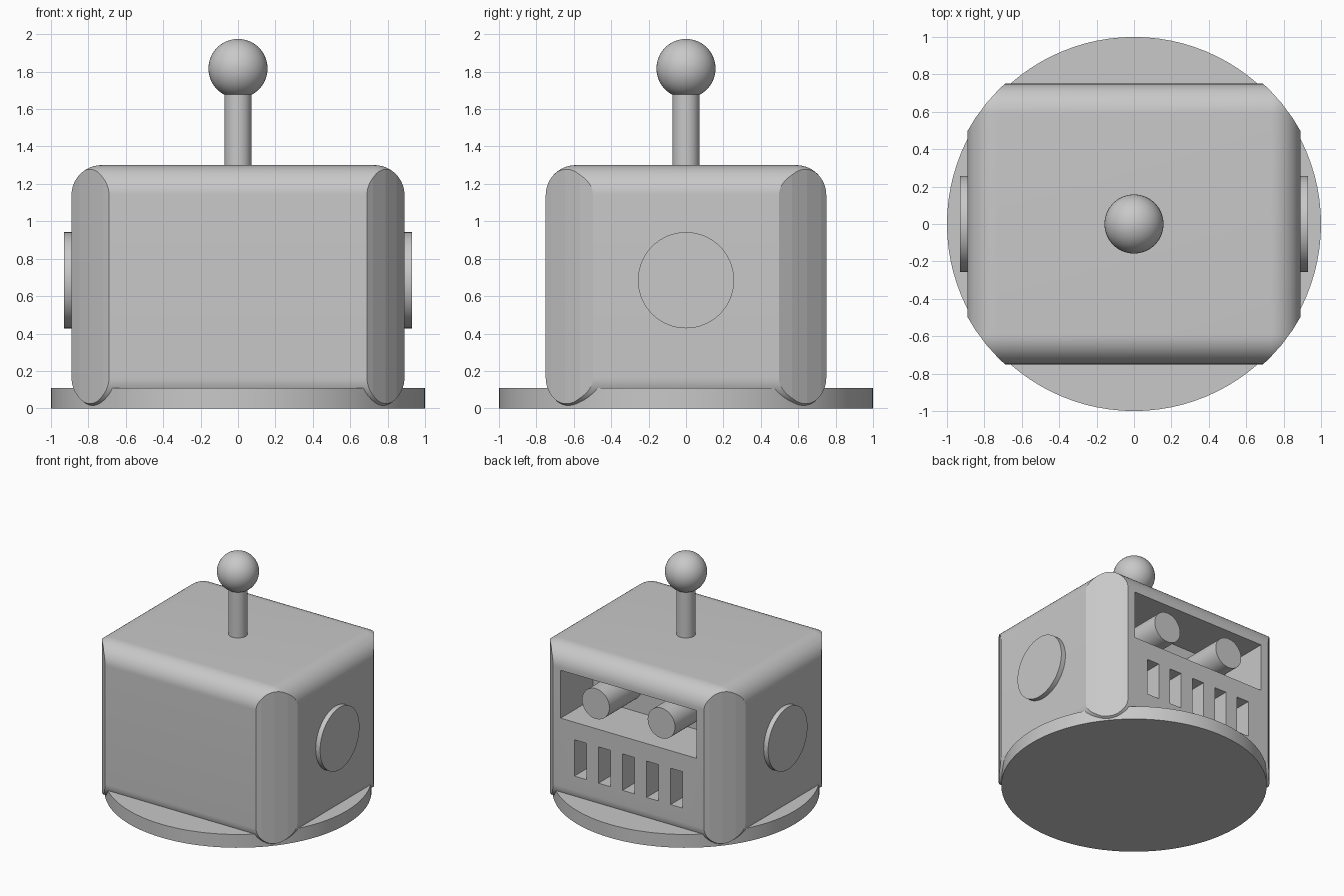
import bpy
import math

if "Cube" in bpy.data.objects:
    bpy.data.objects.remove(bpy.data.objects["Cube"], do_unlink=True)

# One light grey for every part
grey = bpy.data.materials.new("light_grey")
grey.use_nodes = True
COLOUR = (0.58, 0.58, 0.58, 1)
grey.diffuse_color = COLOUR
grey.node_tree.nodes["Principled BSDF"].inputs["Base Color"].default_value = COLOUR


def finish(name, angle=30):
    ob = bpy.context.object
    ob.name = name
    ob.data.materials.clear()
    ob.data.materials.append(grey)
    bpy.ops.object.shade_smooth_by_angle(angle=math.radians(angle))
    return ob


def box(x, y, z):
    """Box from (min, max) pairs."""
    spans = (x, y, z)
    bpy.ops.mesh.primitive_cube_add(size=1, location=[(a + b) / 2 for a, b in spans])
    ob = bpy.context.object
    ob.scale = [b - a for a, b in spans]
    bpy.ops.object.transform_apply(location=False, rotation=False, scale=True)
    return ob


def cylinder(radius, depth, location, axis="z", sides=64):
    turn = {"x": (0, math.pi / 2, 0), "y": (math.pi / 2, 0, 0), "z": (0, 0, 0)}[axis]
    bpy.ops.mesh.primitive_cylinder_add(
        radius=radius, depth=depth, location=location, rotation=turn, vertices=sides)
    return bpy.context.object


def cut(target, cutter, operation="DIFFERENCE"):
    cutter.hide_render = True
    bpy.context.view_layer.objects.active = target
    mod = target.modifiers.new("cut", "BOOLEAN")
    mod.operation = operation
    mod.solver = "EXACT"
    mod.object = cutter
    bpy.ops.object.modifier_apply(modifier=mod.name)
    bpy.data.objects.remove(cutter, do_unlink=True)


# Rounded box body, its corners trimmed to a drum
HALF_X, HALF_Y = 0.89, 0.75
body = box((-HALF_X, HALF_X), (-HALF_Y, HALF_Y), (0.003, 1.3))
bevel = body.modifiers.new("round", "BEVEL")
bevel.width = 0.16
bevel.segments = 20
bpy.ops.object.modifier_apply(modifier=bevel.name)
cut(body, cylinder(1.02, 3, (0, 0, 0.6)), "INTERSECT")

# Eye recess and mouth slots in the back wall
RECESS = 0.42
cut(body, box((-0.62, 0.62), (HALF_Y - RECESS, 1), (0.725, 1.12)))
for i in range(-2, 3):
    x = i * 0.22
    cut(body, box((x - 0.055, x + 0.055), (HALF_Y - 0.3, 1), (0.28, 0.58)))
bpy.ops.object.select_all(action="DESELECT")
body.select_set(True)
bpy.context.view_layer.objects.active = body
finish("body", angle=5)

# Round base plate
cylinder(1, 0.11, (0, 0, 0.055), sides=96)
finish("base_plate")

# Paired eyes and side discs
for side, label in ((1, "left"), (-1, "right")):
    cylinder(0.125, RECESS + 0.02, (side * 0.3, HALF_Y - RECESS / 2 - 0.01, 0.93), "y", 48)
    finish(label + "_eye")
    cylinder(0.257, 0.08, (side * 0.89, 0, 0.685), "x")
    finish(label + "_side_disc")

# Antenna
cylinder(0.072, 0.5, (0, 0, 1.48), sides=48)
finish("antenna_post")
bpy.ops.mesh.primitive_uv_sphere_add(radius=0.158, segments=48, ring_count=24,
                                     location=(0, 0, 1.817))
finish("antenna_ball")
